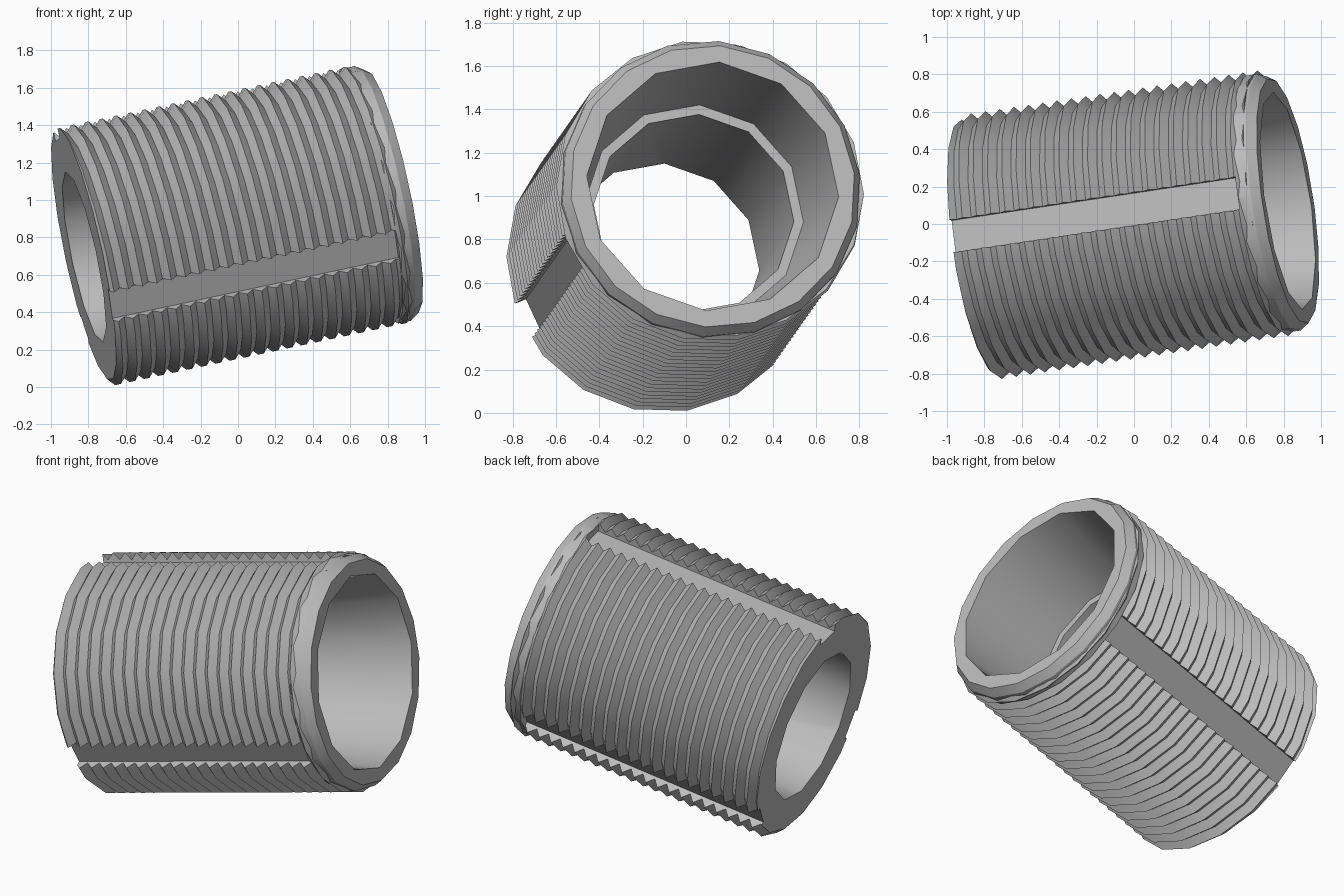
import bpy, bmesh
from math import radians, cos, sin, tau
from mathutils import Vector, Matrix

cube = bpy.data.objects.get("Cube")
if cube:
    bpy.data.objects.remove(cube, do_unlink=True)

HALF = 0.85                  # half length along the sleeve axis
CREST, ROOT = 0.715, 0.672   # thread radii
PITCH, SIDES = 0.079, 18
FLANGE_START = 0.73

metal = bpy.data.materials.new("plain grey metal")
metal.use_nodes = True
grey = (0.5, 0.5, 0.5, 1)
metal.diffuse_color = grey
metal.node_tree.nodes["Principled BSDF"].inputs["Base Color"].default_value = grey


def make_object(name, bm):
    bmesh.ops.recalc_face_normals(bm, faces=bm.faces)
    mesh = bpy.data.meshes.new(name)
    bm.to_mesh(mesh)
    bm.free()
    mesh.materials.append(metal)
    obj = bpy.data.objects.new(name, mesh)
    bpy.context.collection.objects.link(obj)
    return obj


def on_circle(t, r, angle):
    return Vector((t, r * cos(angle), r * sin(angle)))


def lathe(name, profile, sides, start=0.0):
    """Closed solid of revolution about x from (position, radius) pairs."""
    bm = bmesh.new()
    rings = [[bm.verts.new(on_circle(t, r, start + tau * k / sides)) for k in range(sides)]
             for t, r in profile]
    for a, b in zip(rings, rings[1:]):
        for k in range(sides):
            n = (k + 1) % sides
            bm.faces.new((a[k], a[n], b[n], b[k]))
    bm.faces.new(rings[0])
    bm.faces.new(rings[-1])
    return make_object(name, bm)


def threaded_rod(name, low, high):
    """One continuous helical V thread, trimmed flat at both ends."""
    bm = bmesh.new()
    steps = int((high - low) / PITCH + 5) * SIDES

    def strand(radius, shift):
        return [bm.verts.new(on_circle(low + PITCH * (i / SIDES - 2.3 + shift), radius,
                                       tau * i / SIDES)) for i in range(steps)]

    crest, root = strand(CREST, 0), strand(ROOT, 0.5)
    for i in range(steps - 1):
        bm.faces.new((crest[i], crest[i + 1], root[i + 1], root[i]))
        if i + 1 + SIDES < steps:
            bm.faces.new((root[i], root[i + 1], crest[i + 1 + SIDES], crest[i + SIDES]))
    for t, side in ((low, -1), (high, 1)):
        bmesh.ops.bisect_plane(bm, geom=bm.verts[:] + bm.edges[:] + bm.faces[:],
                               plane_co=(t, 0, 0), plane_no=(side, 0, 0), clear_outer=True)
    bmesh.ops.remove_doubles(bm, verts=bm.verts, dist=0.0001)
    bmesh.ops.holes_fill(bm, edges=[e for e in bm.edges if e.is_boundary], sides=0)
    return make_object(name, bm)


def combine(target, tool, operation):
    mod = target.modifiers.new(tool.name, 'BOOLEAN')
    mod.object, mod.operation, mod.solver = tool, operation, 'EXACT'
    bpy.context.view_layer.objects.active = target
    bpy.ops.object.modifier_apply(modifier=mod.name)
    bpy.data.objects.remove(tool, do_unlink=True)


sleeve = threaded_rod("threaded_sleeve", -HALF, 0.785)

# Three keyway grooves, open at the left end
for degrees in (85, 205, 325):
    bm = bmesh.new()
    bmesh.ops.create_cube(bm, size=1)
    length = FLANGE_START + 1
    bmesh.ops.scale(bm, vec=(length, 0.2, 0.175), verts=bm.verts)
    bmesh.ops.translate(bm, vec=(FLANGE_START - length / 2, 0.645 + 0.1, 0), verts=bm.verts)
    bmesh.ops.rotate(bm, matrix=Matrix.Rotation(radians(degrees), 3, 'X'), verts=bm.verts)
    combine(sleeve, make_object("groove_cutter", bm), 'DIFFERENCE')

# Chamfered flange at the right end
flange = lathe("flange", [(FLANGE_START, 0.698), (0.80, 0.698), (HALF, 0.665)], SIDES, radians(7))
combine(sleeve, flange, 'UNION')

# Tapered socket, ledge and straight bore
bore = lathe("bore_cutter", [(-1, 0.467), (0.25, 0.467), (0.25, 0.512),
                             (HALF, 0.588), (1, 0.607)], 12, radians(87))
combine(sleeve, bore, 'DIFFERENCE')

# Smooth along the sides, sharp at the thread edges
bpy.ops.object.select_all(action='DESELECT')
sleeve.select_set(True)
bpy.context.view_layer.objects.active = sleeve
bpy.ops.object.shade_smooth_by_angle(angle=radians(33))

# Tilt the sleeve into place
axis = Vector((1, 0.15, 0.213)).normalized()
across = (Vector((0, 1, 0)) - axis * axis.y).normalized()
up = axis.cross(across)
tilt = Matrix((axis, across, up)).transposed().to_4x4()
sleeve.data.transform(Matrix.Translation((0, 0, 0.87)) @ tilt)
